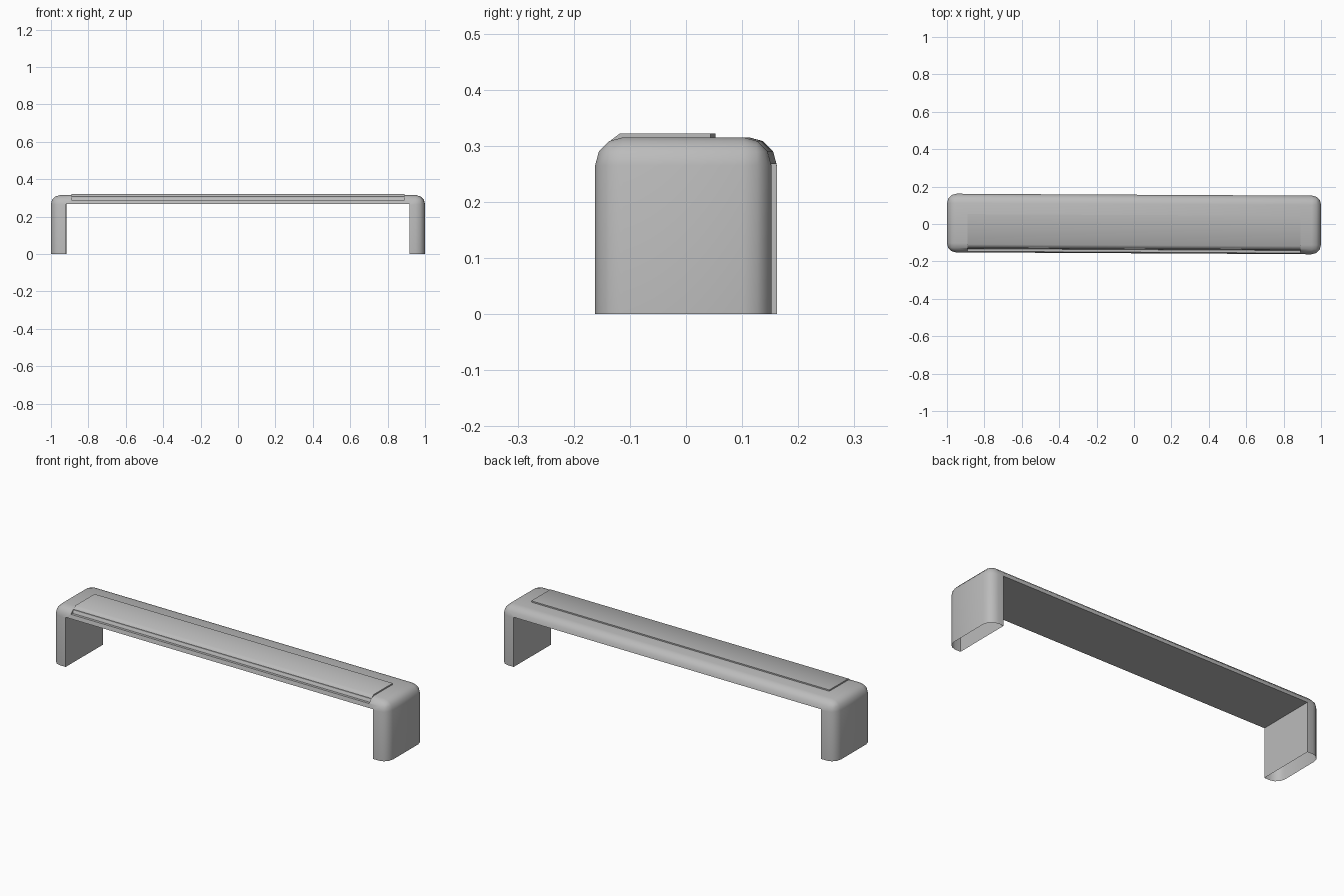
import bpy, bmesh, math
from mathutils import Matrix

default = bpy.data.objects.get("Cube")
if default:
    bpy.data.objects.remove(default, do_unlink=True)

YAW = Matrix.Rotation(-0.0052, 4, 'Z')
HALF_Y, TOP, RADIUS = 0.157, 0.315, 0.05
UNDERSIDE, LEG_INNER = 0.267, 0.918
STRIP_X, LEDGE = 0.89, 0.288

grey = bpy.data.materials.new("plain_grey")
grey.use_nodes = True
colour = (0.5, 0.5, 0.5, 1)
grey.diffuse_color = colour
grey.node_tree.nodes["Principled BSDF"].inputs["Base Color"].default_value = colour


def make_object(name, bm):
    bmesh.ops.recalc_face_normals(bm, faces=bm.faces[:])
    mesh = bpy.data.meshes.new(name)
    bm.to_mesh(mesh)
    bm.free()
    mesh.materials.append(grey)
    obj = bpy.data.objects.new(name, mesh)
    bpy.context.collection.objects.link(obj)
    return obj


def box(x0, x1, y0, y1, z0, z1):
    bm = bmesh.new()
    bmesh.ops.create_cube(bm, size=1)
    for v in bm.verts:
        v.co.x = x1 if v.co.x > 0 else x0
        v.co.y = y1 if v.co.y > 0 else y0
        v.co.z = z1 if v.co.z > 0 else z0
    return bm


def extrude_profile(points, half_x):
    bm = bmesh.new()
    face = bm.faces.new([bm.verts.new((-half_x, y, z)) for y, z in points])
    geom = bmesh.ops.extrude_face_region(bm, geom=[face])["geom"]
    verts = [g for g in geom if isinstance(g, bmesh.types.BMVert)]
    bmesh.ops.translate(bm, verts=verts, vec=(2 * half_x, 0, 0))
    return bm


def finish(obj):
    obj.data.transform(YAW)
    bpy.ops.object.select_all(action='DESELECT')
    obj.select_set(True)
    bpy.context.view_layer.objects.active = obj
    bpy.ops.object.shade_smooth_by_angle(angle=math.radians(40))


# Bridge body: block with rounded top and upright edges
bm = box(-1, 1, -HALF_Y, HALF_Y, 0, TOP)
rounded = [e for e in bm.edges if max(v.co.z for v in e.verts) > 0.1]
bmesh.ops.bevel(bm, geom=rounded, offset=RADIUS, segments=3, profile=0.5, affect='EDGES')
body = make_object("bridge_body", bm)

# Opening between the legs, and recess for the front of the strip
cutters = [
    make_object("opening_cutter", box(-LEG_INNER, LEG_INNER, -1, 1, -1, UNDERSIDE)),
    make_object("recess_cutter", box(-STRIP_X, STRIP_X, -1, -0.132, LEDGE, 1)),
]
for cutter in cutters:
    cutter.hide_render = True
    mod = body.modifiers.new("cut", 'BOOLEAN')
    mod.operation, mod.solver, mod.object = 'DIFFERENCE', 'EXACT', cutter

evaluated = body.evaluated_get(bpy.context.evaluated_depsgraph_get())
cut_mesh = bpy.data.meshes.new_from_object(evaluated)
body.modifiers.clear()
body.data = cut_mesh
for cutter in cutters:
    bpy.data.objects.remove(cutter, do_unlink=True)

# Legs are hollow and open at the bottom
bm = bmesh.new()
bm.from_mesh(body.data)
bottoms = [f for f in bm.faces if all(v.co.z < 0.001 for v in f.verts)]
bmesh.ops.delete(bm, geom=bottoms, context='FACES')
bm.to_mesh(body.data)
bm.free()
finish(body)

# Raised strip that wraps over the front edge
profile = [(0.048, 0.3), (0.048, 0.322), (-0.113, 0.322),
           (-0.129, 0.31), (-0.137, LEDGE), (-0.12, LEDGE)]
strip = make_object("top_strip", extrude_profile(profile, STRIP_X))
finish(strip)
